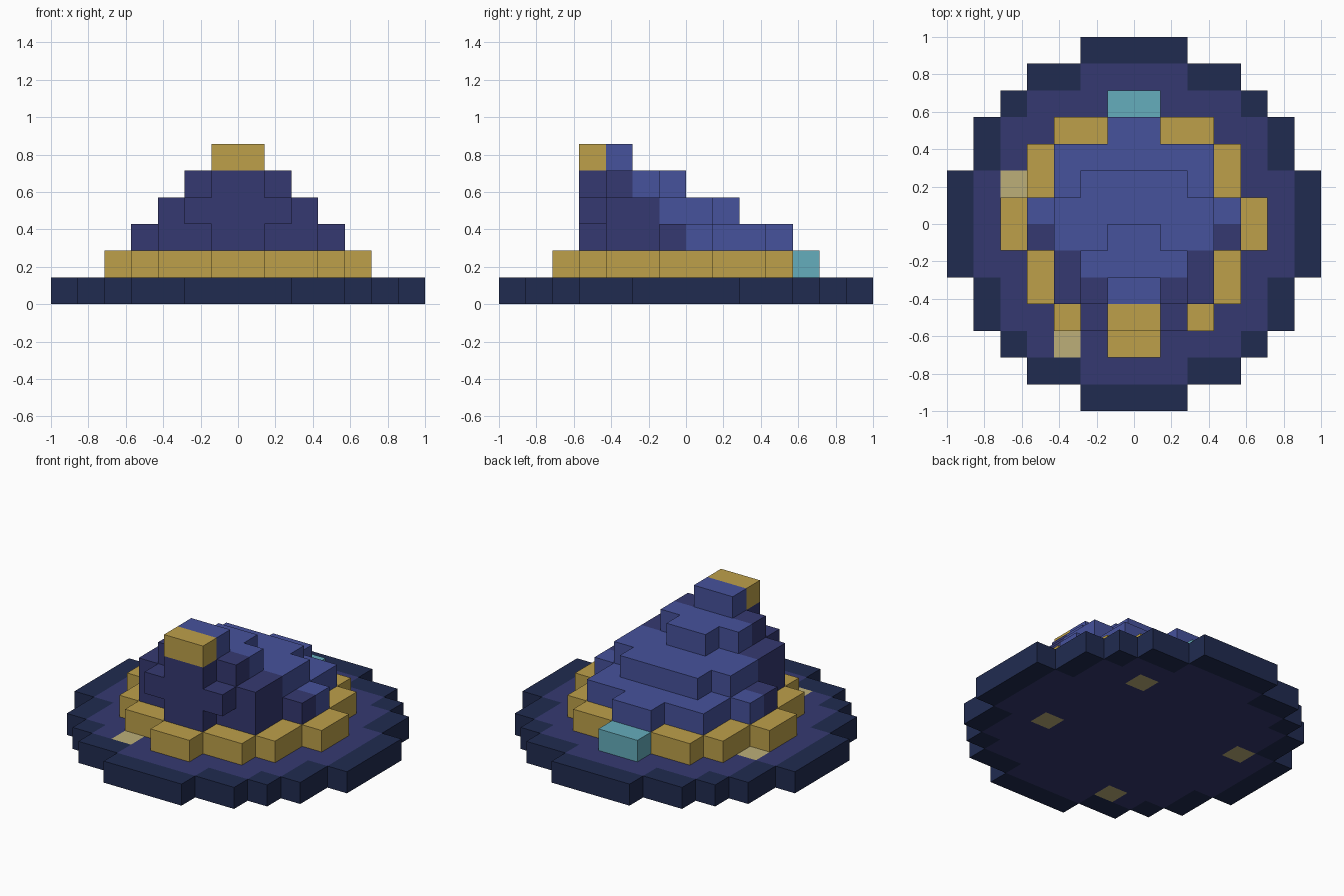
import bpy
import bmesh
import math

if "Cube" in bpy.data.objects:
    bpy.data.objects.remove(bpy.data.objects["Cube"], do_unlink=True)

U = 1 / 7  # edge length of one block


def linear(c):
    c /= 255
    return c / 12.92 if c <= 0.04045 else ((c + 0.055) / 1.055) ** 2.4


def material(name, r, g, b):
    m = bpy.data.materials.new(name)
    col = (linear(r), linear(g), linear(b), 1)
    m.diffuse_color = col
    m.use_nodes = True
    bsdf = next(n for n in m.node_tree.nodes if n.type == 'BSDF_PRINCIPLED')
    bsdf.inputs["Base Color"].default_value = col
    bsdf.inputs["Roughness"].default_value = 0.9
    return m


MATS = [material("navy", 32, 43, 80), material("dark violet", 53, 57, 113),
        material("blue", 70, 82, 156), material("gold", 189, 160, 74),
        material("pale sand", 188, 175, 121), material("teal", 101, 173, 188)]
NAVY, VIOLET, BLUE, GOLD, SAND, TEAL = range(6)


def region(*bands):
    """Block columns covered by strips of (half width in x, y start, y end)."""
    return {(i, j) for w, y0, y1 in bands for i in range(-w, w) for j in range(y0, y1)}


# Brim: one layer with a navy border and four sand patches
brim_plan = region((7, -2, 2), (6, -4, 4), (5, -5, 5), (4, -6, 6), (2, -7, 7))
brim_inner = region((6, -2, 2), (5, -4, 4), (4, -5, 5), (2, -6, 6))
patches = {(-5, 1), (-3, -5), (2, 3), (3, -2)}
brim = {(i, j, 0): SAND if (i, j) in patches else VIOLET if (i, j) in brim_inner else NAVY
        for i, j in brim_plan}

# Hat band: gold layer with a teal buckle at the back
band = {(i, j, 1): TEAL if j == 4 else GOLD
        for i, j in region((5, -1, 1), (4, -3, 3), (3, -4, 4), (1, -5, 5))}

# Cone: stepped layers leaning to the front, violet ahead of a slanted line
layers = {2: region((4, -1, 1), (3, -3, 3), (1, -4, 4)),
          3: region((3, -3, 1), (2, -4, 2)),
          4: region((2, -3, -1), (1, -4, 0)),
          5: region((1, -4, -2))}
cone = {(i, j, k): (VIOLET if k < 5 else GOLD) if j < 2 - k else BLUE
        for k, plan in layers.items() for i, j in plan}

occupied = set(brim) | set(band) | set(cone)


def build(name, cells):
    """Make the outer skin of a set of blocks, merging flat same-colour faces."""
    bm = bmesh.new()
    for (i, j, k), mat in cells.items():
        pos = (i, j, k)
        for axis in range(3):
            for side in (0, 1):
                step = [0, 0, 0]
                step[axis] = 2 * side - 1
                if tuple(p + s for p, s in zip(pos, step)) in occupied:
                    continue
                corners = []
                for a, b in ((0, 0), (1, 0), (1, 1), (0, 1)):
                    c = list(pos)
                    c[axis] += side
                    c[(axis + 1) % 3] += a
                    c[(axis + 2) % 3] += b
                    corners.append(bm.verts.new([v * U for v in c]))
                face = bm.faces.new(corners if side else corners[::-1])
                # Only the flat sides of the brim stay navy all round
                face.material_index = mat
    bmesh.ops.remove_doubles(bm, verts=bm.verts, dist=1e-4)
    bmesh.ops.dissolve_limit(bm, angle_limit=math.radians(1), verts=bm.verts,
                             edges=bm.edges, delimit={'MATERIAL'})
    mesh = bpy.data.meshes.new(name)
    bm.to_mesh(mesh)
    bm.free()
    for m in MATS:
        mesh.materials.append(m)
    bpy.context.scene.collection.objects.link(bpy.data.objects.new(name, mesh))


build("brim", brim)
build("hat_band", band)
build("cone", cone)
